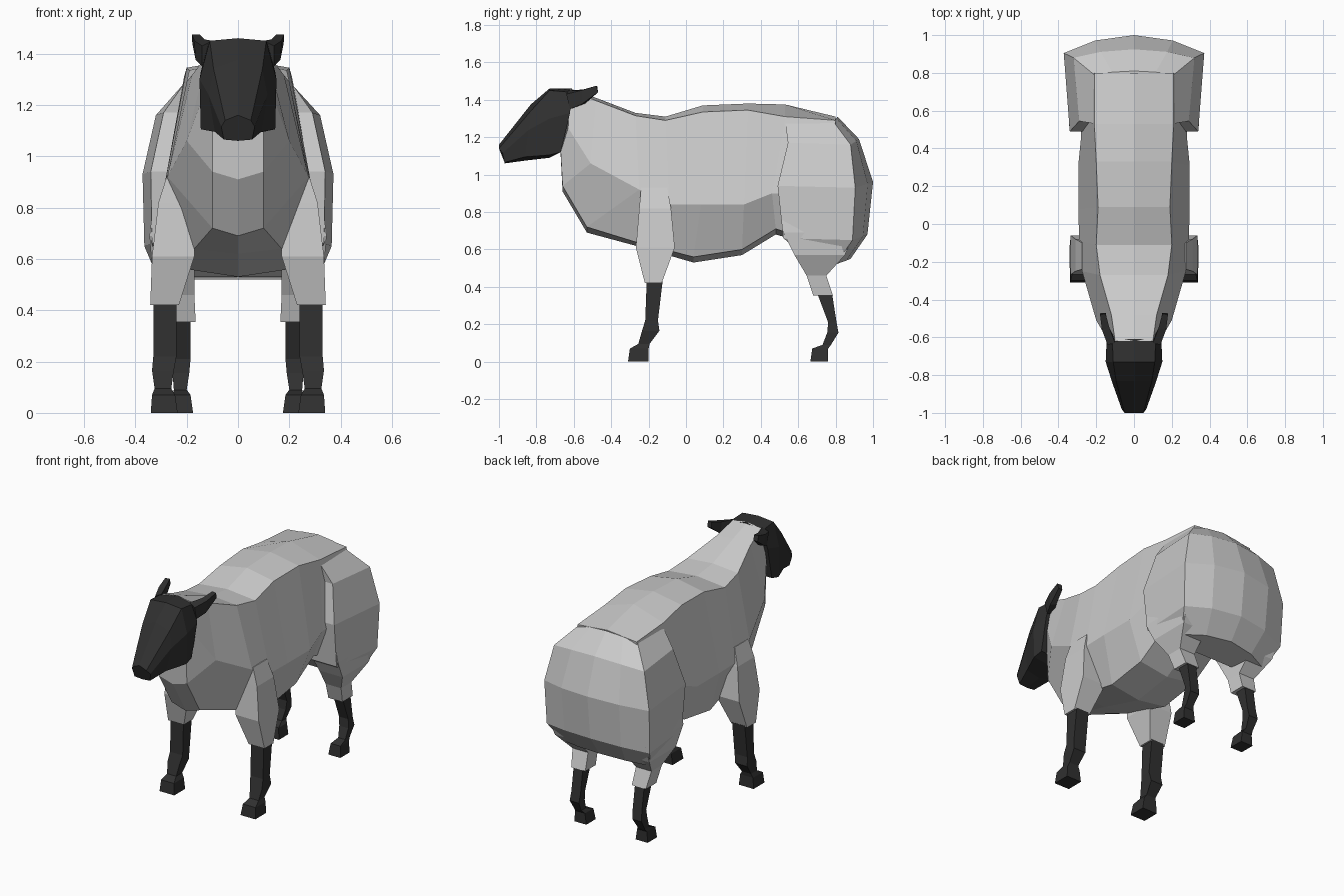
import bpy, bmesh

dark = bpy.data.materials.new("dark")
dark.diffuse_color = (0.03, 0.03, 0.03, 1)


def loft(name, rings, mat=None, mirror=False):
    """Skin closed rings of equal point count and cap both ends."""
    bm = bmesh.new()
    vs = [[bm.verts.new(p) for p in r] for r in rings]
    n = len(vs[0])
    for a, b in zip(vs, vs[1:]):
        for i in range(n):
            j = (i + 1) % n
            bm.faces.new((a[i], a[j], b[j], b[i]))
    bm.faces.new(vs[0])
    bm.faces.new(vs[-1])
    bmesh.ops.recalc_face_normals(bm, faces=bm.faces)
    me = bpy.data.meshes.new(name)
    bm.to_mesh(me)
    bm.free()
    ob = bpy.data.objects.new(name, me)
    bpy.context.collection.objects.link(ob)
    if mat:
        me.materials.append(mat)
    if mirror:
        ob.modifiers.new("mirror", 'MIRROR').use_mirror_merge = False
    return ob


def section(yt, ym, yb, top, bx, bz, cx, cz, dx, dz, bot):
    """Symmetric eight-sided trunk section, leaning from yt to yb."""
    half = [(bx, yt, bz), (cx, ym, cz), (dx, yb, dz)]
    return ([(0, yt, top)] + half + [(0, yb, bot)]
            + [(-x, y, z) for x, y, z in reversed(half)])


def limb(name, rows, mat=None):
    """Mirrored four-sided limb from rows of z, inner x, outer x, front y, back y."""
    loft(name, [[(a, f, z), (b, f, z), (b, k, z), (a, k, z)]
                for z, a, b, f, k in rows], mat, True)


# Woolly trunk from neck to hips
loft("body", [section(*s) for s in [
    (-.62, -.63, -.67, 1.46, .10, 1.45, .13, 1.25, .10, 1.12, 1.10),
    (-.48, -.51, -.66, 1.41, .12, 1.395, .20, 1.06, .10, .94, .91),
    (-.27, -.25, -.53, 1.33, .18, 1.315, .275, .92, .10, .72, .69),
    (-.11, -.09, -.27, 1.31, .20, 1.29, .29, .84, .17, .64, .62),
    (.09, .08, .04, 1.37, .19, 1.335, .295, .84, .20, .56, .53),
    (.33, .31, .30, 1.38, .20, 1.345, .295, .84, .20, .60, .57),
    (.53, .46, .48, 1.375, .21, 1.31, .28, .90, .20, .71, .68),
    (.80, .75, .75, 1.31, .21, 1.29, .29, .90, .20, .62, .60)]])

# Rounded rump: rows of z, front half width, back half width, front y, corner y, centre y
rump = []
for z, wf, w, f, o, c in [(1.31, .205, .21, .53, .79, .81), (1.19, .29, .32, .545, .88, .925),
                          (.96, .34, .372, .49, .905, 1.0), (.68, .335, .365, .52, .89, .97),
                          (.55, .27, .31, .68, .80, .88)]:
    m = o + (c - o) * .7
    rump.append([(-wf, f, z - .02), (-w, o, z - .03), (-.55 * w, m, z - .01), (0, c, z),
                 (.55 * w, m, z - .01), (w, o, z - .03), (wf, f, z - .02)])
loft("rump", rump)

# Wool on the legs
limb("front_thigh", [(.93, .20, .275, -.24, -.10), (.82, .17, .31, -.25, -.08),
                     (.61, .17, .335, -.268, -.06), (.42, .23, .342, -.22, -.13)])
limb("hind_thigh", [(.90, .15, .32, .50, .85), (.69, .15, .345, .52, .90),
                    (.57, .17, .335, .58, .85), (.46, .17, .28, .645, .75),
                    (.355, .165, .265, .68, .785)])

# Dark lower legs and hooves
limb("front_leg", [(.43, .24, .33, -.21, -.125), (.22, .24, .33, -.218, -.15),
                   (.165, .25, .335, -.235, -.142), (.095, .26, .325, -.255, -.195),
                   (.07, .245, .335, -.30, -.20), (0, .235, .34, -.31, -.20)], dark)
limb("hind_leg", [(.37, .185, .25, .70, .78), (.21, .185, .25, .76, .805),
                  (.155, .19, .255, .755, .815), (.09, .20, .25, .73, .775),
                  (.07, .185, .255, .675, .76), (0, .175, .26, .665, .76)], dark)

# Head tapering to the muzzle
loft("head", [section(*s) for s in [
    (-.61, -.62, -.67, 1.46, .115, 1.44, .145, 1.33, .14, 1.12, 1.12),
    (-.73, -.73, -.73, 1.46, .11, 1.45, .15, 1.30, .145, 1.105, 1.09),
    (-.83, -.84, -.86, 1.375, .095, 1.34, .115, 1.24, .09, 1.095, 1.075),
    (-1.0, -.98, -.97, 1.16, .05, 1.14, .065, 1.115, .055, 1.065, 1.06)]], dark)

# Ears sweeping up and back
loft("ear", [[(.10, -.63, 1.45), (.14, -.64, 1.43), (.14, -.62, 1.35), (.10, -.61, 1.36)],
             [(.13, -.55, 1.455), (.17, -.56, 1.45), (.165, -.56, 1.375), (.135, -.54, 1.38)],
             [(.15, -.475, 1.475), (.18, -.48, 1.475), (.178, -.47, 1.44), (.15, -.47, 1.44)]],
     dark, True)
